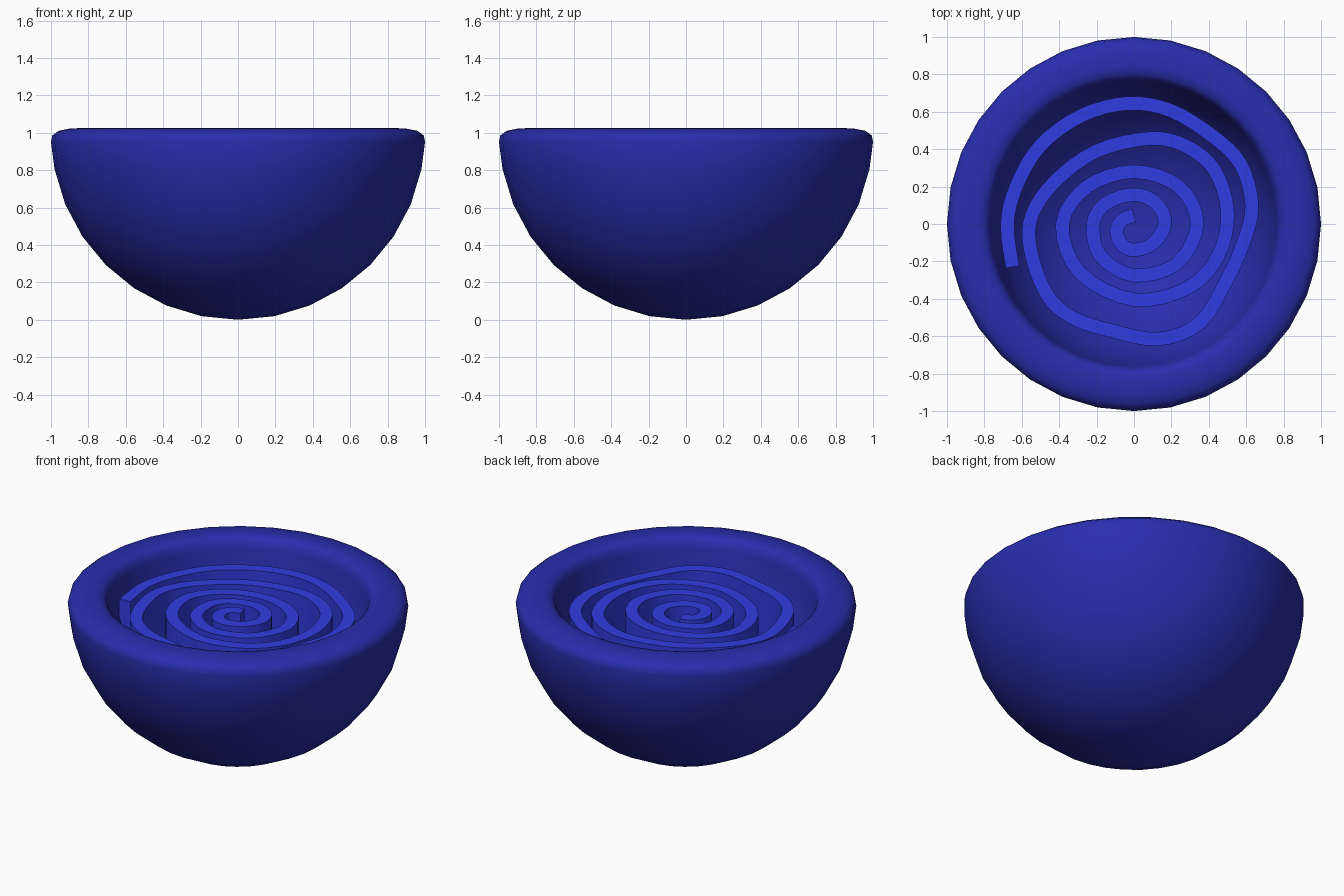
import bpy, math
from mathutils import Vector

if "Cube" in bpy.data.objects:
    bpy.data.objects.remove(bpy.data.objects["Cube"])

SIDES = 32
INNER = 0.765


def material(name, color):
    m = bpy.data.materials.new(name)
    m.diffuse_color = color
    m.use_nodes = True
    m.node_tree.nodes["Principled BSDF"].inputs["Base Color"].default_value = m.diffuse_color
    return m


def make(name, verts, faces, mat, angle):
    me = bpy.data.meshes.new(name)
    me.from_pydata(verts, [], faces)
    me.materials.append(mat)
    ob = bpy.data.objects.new(name, me)
    bpy.context.collection.objects.link(ob)
    bpy.ops.object.select_all(action='DESELECT')
    ob.select_set(True)
    bpy.context.view_layer.objects.active = ob
    bpy.ops.object.mode_set(mode='EDIT')
    bpy.ops.mesh.select_all(action='SELECT')
    bpy.ops.mesh.normals_make_consistent(inside=False)
    bpy.ops.object.mode_set(mode='OBJECT')
    bpy.ops.object.shade_smooth_by_angle(angle=math.radians(angle))
    return ob


def arc(radius):
    # quarter circle rings from just above the pole up to just below the equator
    steps = [math.radians(11.25 * i) for i in range(1, 8)]
    return [(radius * math.sin(a), 1 - radius * math.cos(a)) for a in steps]


# Bowl: thick hemisphere with a rounded rim, lathed around z
rim = [(1.0, 0.95), (0.993, 0.985), (0.96, 1.01), (0.90, 1.022), (0.84, 1.025),
       (0.80, 1.018), (0.775, 0.99), (INNER, 0.95)]
profile = arc(1.0) + rim + arc(INNER)[::-1]
verts, faces = [], []
for r, z in profile:
    for s in range(SIDES):
        a = 2 * math.pi * s / SIDES
        verts.append((r * math.cos(a), r * math.sin(a), z))
outer_pole, inner_pole = len(verts), len(verts) + 1
verts += [(0, 0, 0), (0, 0, 1 - INNER)]
last = (len(profile) - 1) * SIDES
for s in range(SIDES):
    t = (s + 1) % SIDES
    for k in range(len(profile) - 1):
        b = k * SIDES
        faces.append((b + s, b + t, b + SIDES + t, b + SIDES + s))
    faces.append((outer_pole, t, s))
    faces.append((inner_pole, last + s, last + t))
make("bowl", verts, faces, material("bowl_blue", (0.022, 0.027, 0.42, 1)), 60)

# Spiral ridge: centre line read from the middle outwards
path = [Vector(p) for p in [
    (0, .045), (-.065, .02), (-.093, -.04), (-.065, -.11), (0, -.138), (.1, -.105),
    (.165, 0), (.12, .11), (0, .157), (-.15, .11), (-.218, 0), (-.18, -.17),
    (0, -.275), (.23, -.21), (.338, 0), (.24, .2), (0, .28), (-.25, .2),
    (-.383, 0), (-.29, -.26), (0, -.405), (.29, -.34), (.45, -.17), (.5, .06),
    (.43, .29), (.27, .42), (.08, .457), (-.2, .39), (-.42, .23), (-.545, .05),
    (-.555, -.13), (-.47, -.37), (-.33, -.5), (-.12, -.57), (.13, -.615), (.35, -.53),
    (.49, -.31), (.585, -.1), (.63, .1), (.57, .32), (.42, .47), (.2, .605),
    (-.03, .645), (-.28, .58), (-.5, .42), (-.63, .2), (-.677, 0), (-.65, -.23)]]
HALF, TOP, SUB = 0.037, 0.89, 4


def catmull(p, i, t):
    a, b, c, d = (p[max(0, min(len(p) - 1, i + k))] for k in (-1, 0, 1, 2))
    return 0.5 * (2 * b + (c - a) * t + (2 * a - 5 * b + 4 * c - d) * t * t
                  + (3 * b - a - 3 * c + d) * t ** 3)


line = [catmull(path, i, j / SUB) for i in range(len(path) - 1) for j in range(SUB)]
line.append(path[-1])

# Cross-section: flat top, straight sides, bottom sunk slightly into the bowl
verts, faces = [], []
for i, p in enumerate(line):
    d = (line[min(i + 1, len(line) - 1)] - line[max(i - 1, 0)]).normalized()
    n = Vector((-d.y, d.x)) * HALF
    for q, low in ((p + n, 0), (p - n, 0), (p - n, 1), (p + n, 1)):
        floor = 0.97 - math.sqrt(max(INNER ** 2 - q.length_squared, 0))
        verts.append((q.x, q.y, floor if low else TOP))
for i in range(len(line) - 1):
    for k in range(4):
        b, m = i * 4, (k + 1) % 4
        faces.append((b + k, b + m, b + 4 + m, b + 4 + k))
e = (len(line) - 1) * 4
faces += [(0, 1, 2, 3), (e + 3, e + 2, e + 1, e)]
make("spiral_ridge", verts, faces, material("ridge_blue", (0.03, 0.045, 0.75, 1)), 30)
